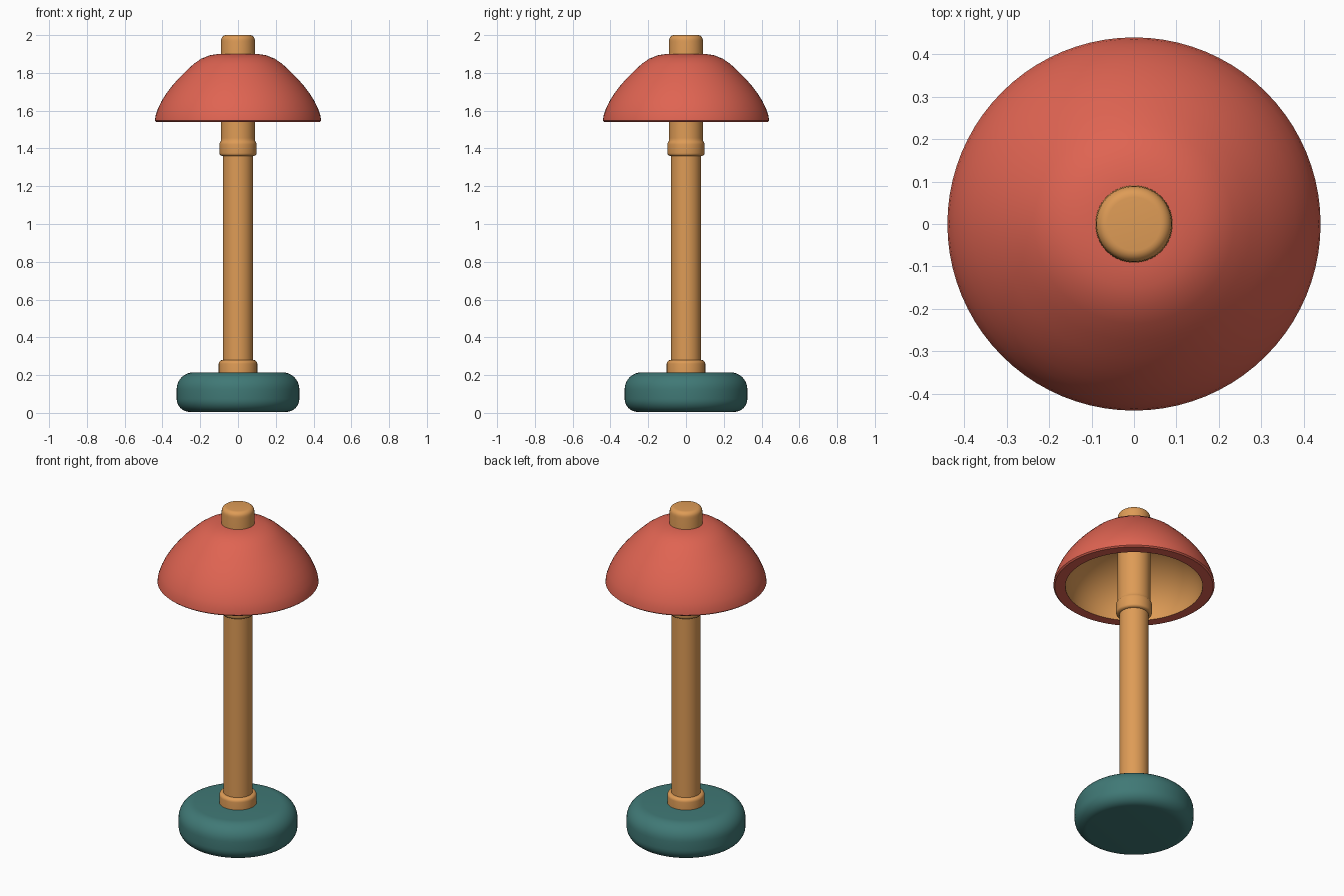
import bpy, bmesh, math

if "Cube" in bpy.data.objects:
    bpy.data.objects.remove(bpy.data.objects["Cube"])


def material(name, rgb):
    m = bpy.data.materials.new(name)
    m.diffuse_color = (*rgb, 1.0)
    m.use_nodes = True
    m.node_tree.nodes["Principled BSDF"].inputs["Base Color"].default_value = m.diffuse_color
    return m


RED = material("coral red", (0.74, 0.127, 0.084))
WOOD = material("warm wood", (0.73, 0.33, 0.093))
TEAL = material("deep teal", (0.051, 0.19, 0.18))


def arc(cr, cz, rr, rz, a0, a1, n=8):
    """Points of an elliptical arc in the (radius, height) plane."""
    angles = [math.radians(a0 + (a1 - a0) * i / n) for i in range(n + 1)]
    return [(cr + rr * math.cos(a), cz + rz * math.sin(a)) for a in angles]


def lathe(name, profile, mat, sides=64, closed=False):
    """Spin a bottom-to-top (radius, height) profile around z."""
    bm = bmesh.new()
    verts = [bm.verts.new((r, 0, z)) for r, z in profile]
    edges = [bm.edges.new(p) for p in zip(verts, verts[1:])]
    if closed:
        edges.append(bm.edges.new((verts[-1], verts[0])))
    bmesh.ops.spin(bm, geom=verts + edges, cent=(0, 0, 0), axis=(0, 0, 1),
                   angle=math.tau, steps=sides, use_merge=True)
    bmesh.ops.remove_doubles(bm, verts=bm.verts, dist=1e-5)
    bmesh.ops.recalc_face_normals(bm, faces=bm.faces)
    mesh = bpy.data.meshes.new(name)
    bm.to_mesh(mesh)
    bm.free()
    mesh.materials.append(mat)
    ob = bpy.data.objects.new(name, mesh)
    bpy.context.collection.objects.link(ob)
    bpy.ops.object.select_all(action='DESELECT')
    ob.select_set(True)
    bpy.context.view_layer.objects.active = ob
    bpy.ops.object.shade_smooth_by_angle(angle=math.radians(40))
    return ob


# Thick rounded base
lathe("base", [(0, 0.005)] + arc(0.255, 0.075, 0.07, 0.07, -90, 0)
      + arc(0.235, 0.125, 0.09, 0.09, 0, 90) + [(0, 0.215)], TEAL)

# Collar where the pole meets the base
lathe("base_collar", [(0, 0.2), (0.102, 0.2)]
      + arc(0.082, 0.26, 0.02, 0.02, 0, 90, 5) + [(0, 0.28)], WOOD)

# Pole
lathe("pole", [(0, 0.25), (0.08, 0.25), (0.08, 1.38), (0, 1.38)], WOOD)

# Neck with a rounded ring at its lower end, running up into the shade
lathe("neck", [(0, 1.36), (0.085, 1.36)] + arc(0.083, 1.375, 0.015, 0.015, -80, 0, 4)
      + arc(0.083, 1.42, 0.015, 0.022, 0, 60, 4)
      + [(0.09, 1.455), (0.09, 1.86), (0, 1.86)], WOOD)

# Dome shade: flat rim, domed outside, hollow inside
outer = [(0.375, 1.54), (0.432, 1.54), (0.44, 1.547), (0.436, 1.575), (0.424, 1.61),
         (0.405, 1.65), (0.38, 1.69), (0.35, 1.73), (0.315, 1.77), (0.275, 1.81),
         (0.235, 1.847), (0.195, 1.875), (0.15, 1.893), (0.10, 1.901), (0, 1.903)]
inner = [(0, 1.835)] + arc(0, 1.54, 0.375, 0.295, 88, 0, 16)[:-1]
shade = lathe("shade", outer + inner, RED, sides=80, closed=True)

# Inside of the shade is wood coloured: faces pointing toward the axis or down, above the rim
shade.data.materials.append(WOOD)
for f in shade.data.polygons:
    c, n = f.center, f.normal
    if c.z > 1.5405 and n.z < 0 and n.x * c.x + n.y * c.y < 0:
        f.material_index = 1

# Finial knob on top
lathe("top_knob", [(0, 1.85), (0.092, 1.85), (0.09, 1.965)]
      + arc(0.063, 1.973, 0.026, 0.027, 0, 90, 6) + [(0, 2.0)], WOOD)
